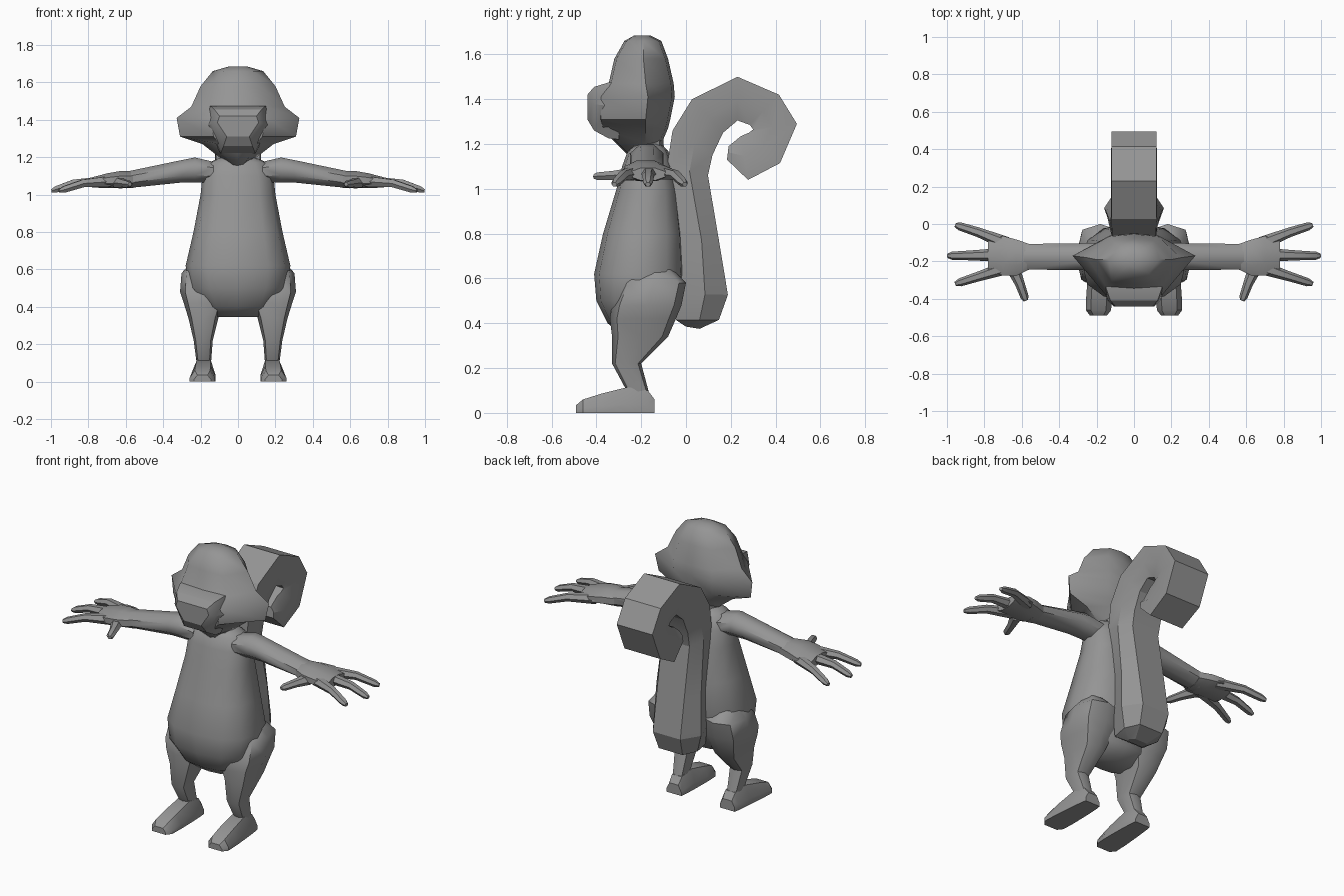
import bpy, bmesh, math
from mathutils import Vector

grey = bpy.data.materials.new("plain grey")
grey.diffuse_color = (0.3, 0.3, 0.3, 1)


def loft(name, rings, mirror=False, angle=40):
    """Skin a list of equal-length point rings and cap both ends."""
    bm = bmesh.new()
    vs = [[bm.verts.new(p) for p in r] for r in rings]
    n = len(rings[0])
    for a, b in zip(vs, vs[1:]):
        for i in range(n):
            j = (i + 1) % n
            bm.faces.new((a[i], a[j], b[j], b[i]))
    bm.faces.new(vs[0][::-1])
    bm.faces.new(vs[-1])
    bmesh.ops.recalc_face_normals(bm, faces=bm.faces)
    me = bpy.data.meshes.new(name)
    bm.to_mesh(me)
    bm.free()
    me.materials.append(grey)
    ob = bpy.data.objects.new(name, me)
    bpy.context.collection.objects.link(ob)
    if mirror:
        ob.modifiers.new("mirror", 'MIRROR').use_mirror_merge = False
    bpy.ops.object.select_all(action='DESELECT')
    ob.select_set(True)
    bpy.context.view_layer.objects.active = ob
    bpy.ops.object.shade_smooth_by_angle(angle=math.radians(angle))
    return ob


def oval(c, u, v, n=8, power=1.0, turn=0.5):
    """Ring round c with half axes u and v; power below 1 makes it boxier."""
    c, u, v = Vector(c), Vector(u), Vector(v)
    pts = []
    for i in range(n):
        a = 2 * math.pi * (i + turn) / n
        ca, sa = math.cos(a), math.sin(a)
        pts.append(c + u * math.copysign(abs(ca) ** power, ca)
                   + v * math.copysign(abs(sa) ** power, sa))
    return pts


def level(z, x0, x1, y0, y1, n=8, power=0.8, turn=0.0):
    """Horizontal oval filling a box at height z."""
    return oval(((x0 + x1) / 2, (y0 + y1) / 2, z),
                ((x1 - x0) / 2, 0, 0), (0, (y1 - y0) / 2, 0), n, power, turn)


# torso: height, half width, front y, back y
torso = [(.345, .12, -.28, -.12), (.40, .20, -.35, -.06), (.50, .265, -.40, -.03),
         (.62, .28, -.41, .0), (.80, .238, -.37, -.01), (1.0, .20, -.31, -.035),
         (1.10, .19, -.285, -.055), (1.17, .16, -.26, -.08), (1.20, .09, -.23, -.11)]
loft("torso", [level(z, -w, w, f, b, 12) for z, w, f, b in torso], angle=60)

# neck
loft("neck", [level(z, -w, w, f, b) for z, w, f, b in
              [(1.12, .11, -.25, -.09), (1.20, .095, -.25, -.10), (1.27, .10, -.25, -.10)]])

# head: height, back y, back half width, side x, side y, front x, front y
head = [(1.15, -.13, .02, .03, -.18, .02, -.25), (1.20, -.11, .06, .10, -.18, .06, -.30),
        (1.27, -.08, .09, .19, -.18, .10, -.37), (1.31, -.07, .12, .31, -.18, .13, -.38),
        (1.41, -.05, .13, .328, -.17, .15, -.38), (1.47, -.055, .13, .25, -.18, .15, -.335),
        (1.58, -.08, .11, .20, -.19, .12, -.31), (1.66, -.11, .07, .135, -.19, .08, -.265),
        (1.685, -.16, .03, .05, -.19, .03, -.22)]
loft("head", [[(0, b, z), (bx, b - .012, z), (sx, sy, z), (fx, f, z), (0, f - .01, z),
               (-fx, f, z), (-sx, sy, z), (-bx, b - .012, z)]
              for z, b, bx, sx, sy, fx, f in head], angle=45)

# muzzle: sections from the face to the nose
muzzle = [(-.30, .17, 1.22, 1.475), (-.345, .165, 1.225, 1.475),
          (-.41, .14, 1.26, 1.455), (-.44, .11, 1.31, 1.42)]
loft("muzzle", [[(w * .9, y, t), (w, y, (t + b) / 2 + .02), (w * .55, y, b),
                 (-w * .55, y, b), (-w, y, (t + b) / 2 + .02), (-w * .9, y, t)]
                for y, w, b, t in muzzle], angle=30)

# legs: height, inner x, outer x, front y, back y
legs = [(.64, .14, .25, -.22, -.06), (.58, .06, .302, -.29, .0), (.48, .05, .31, -.33, -.02),
        (.42, .075, .29, -.34, -.045), (.34, .105, .265, -.33, -.08),
        (.22, .135, .237, -.33, -.20), (.09, .145, .22, -.26, -.165)]
loft("legs", [level(z, a, b, f, k, 8, .7) for z, a, b, f, k in legs], True, 45)

# feet: sections from heel to toe (y, centre x, half width, height)
feet = [(-.14, .18, .05, .06), (-.17, .18, .055, .10), (-.26, .183, .062, .115),
        (-.38, .187, .068, .085), (-.46, .19, .068, .06), (-.49, .19, .045, .035)]
loft("feet", [[(c - w, y, 0), (c - w, y, h * .35), (c - w * .6, y, h),
               (c + w * .6, y, h), (c + w, y, h * .35), (c + w, y, 0)]
              for y, c, w, h in feet], True, 35)

# arms: x, centre z, half depth, half height
arms = [(.13, 1.12, .08, .06), (.23, 1.132, .08, .072), (.30, 1.125, .077, .065),
        (.60, 1.078, .074, .048)]
loft("arms", [oval((x, -.175, z), (0, d, 0), (0, 0, h)) for x, z, d, h in arms], True, 50)

# palms: x, centre y, centre z, half depth, half height
palms = [(.56, -.175, 1.08, .074, .048), (.63, -.18, 1.08, .105, .05),
         (.70, -.17, 1.075, .115, .042), (.78, -.17, 1.065, .085, .03)]
loft("palms", [oval((x, y, z), (0, d, 0), (0, 0, h)) for x, y, z, d, h in palms], True, 50)

# fingers: root, knuckle and tip, tapering
digits = {"little_fingers": [(.68, -.105, 1.07), (.83, -.045, 1.06), (.955, -.005, 1.02)],
          "middle_fingers": [(.72, -.165, 1.07), (.88, -.168, 1.06), (.997, -.17, 1.02)],
          "index_fingers": [(.69, -.235, 1.07), (.83, -.28, 1.06), (.955, -.32, 1.02)],
          "thumbs": [(.645, -.24, 1.065), (.61, -.32, 1.06), (.578, -.41, 1.055)]}
for name, (root, mid, tip) in digits.items():
    a, b, c = Vector(root), Vector(mid), Vector(tip)
    d = (c - a).normalized()
    side = d.cross(Vector((0, 0, 1))).normalized()
    up = side.cross(d)
    loft(name, [oval(p, side * r, up * r * .9, 6, turn=0) for p, r in
                ((a, .036), (b, .026), (b.lerp(c, .8), .022), (c, .012))], True, 50)

# tail: outer y z, inner y z, edge half width, ridge half width
tail = [(.0, .385, .06, .375, .05, .06), (-.045, .415, .147, .415, .10, .12),
        (-.04, .53, .187, .527, .115, .16), (-.025, .77, .147, .77, .115, .15),
        (-.085, 1.10, .098, 1.06, .115, .13), (-.06, 1.26, .118, 1.15, .118, .123),
        (.027, 1.40, .165, 1.25, .12, .122), (.23, 1.50, .23, 1.305, .12, .122),
        (.415, 1.42, .285, 1.285, .12, .122), (.495, 1.29, .30, 1.265, .12, .122),
        (.42, 1.115, .28, 1.25, .12, .122), (.277, 1.04, .245, 1.235, .115, .117),
        (.183, 1.13, .19, 1.19, .11, .11)]
rings = []
for oy, oz, iy, iz, e, r in tail:
    my, mz = oy * .45 + iy * .55, oz * .45 + iz * .55
    rings.append([(e, oy, oz), (r, my, mz), (e * .8, iy, iz),
                  (-e * .8, iy, iz), (-r, my, mz), (-e, oy, oz)])
loft("tail", rings, angle=20)
